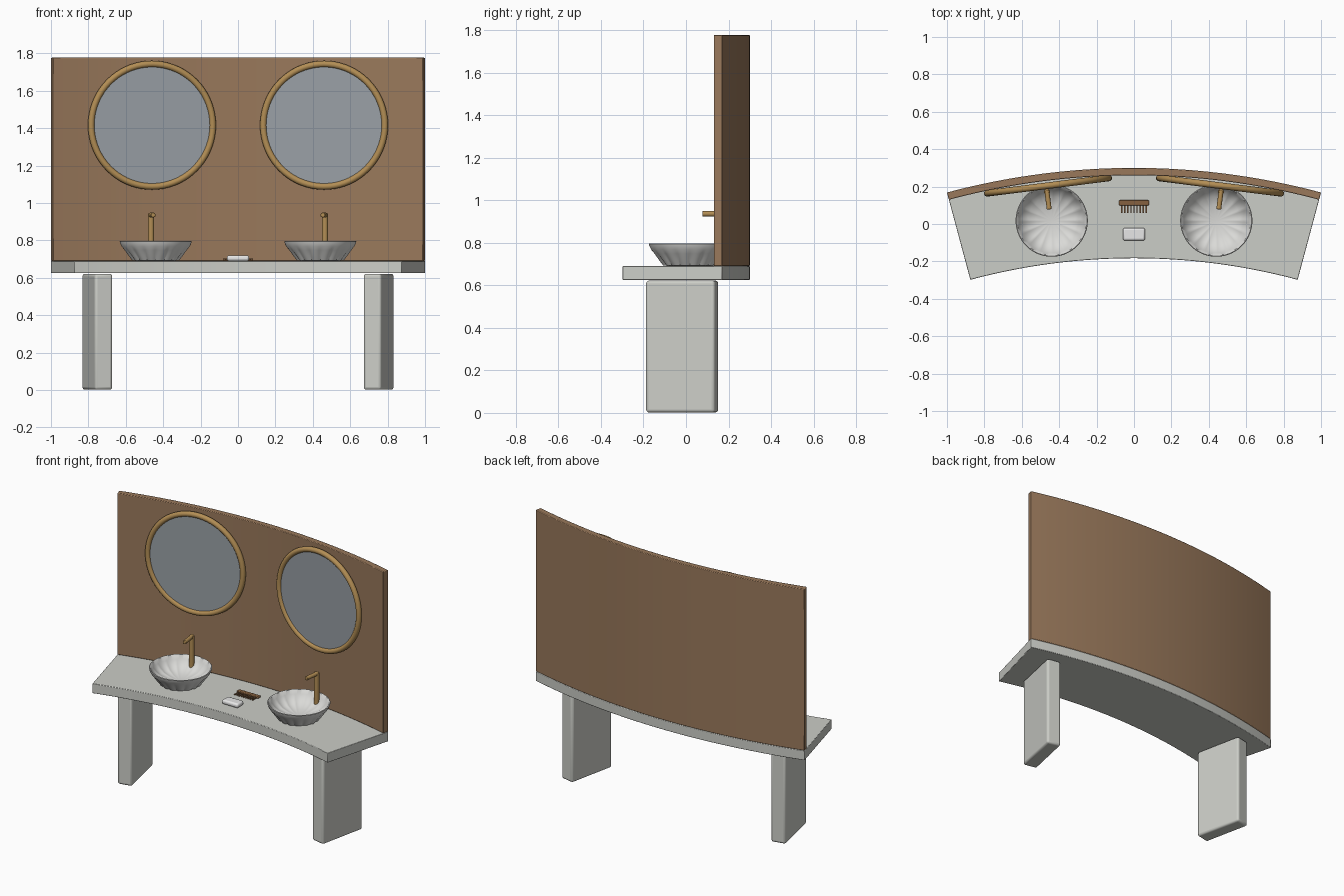
import bpy, bmesh, math
from mathutils import Matrix, Vector

cube = bpy.data.objects.get("Cube")
if cube:
    bpy.data.objects.remove(cube, do_unlink=True)

BACK_R = 3.864            # radius of the curved back
CENTRE_Y = 0.30 - BACK_R  # centre of the curve
COUNTER_Z = 0.69


def material(name, rgb):
    m = bpy.data.materials.new(name)
    m.use_nodes = True
    m.diffuse_color = (*rgb, 1)
    m.node_tree.nodes["Principled BSDF"].inputs["Base Color"].default_value = (*rgb, 1)
    return m


stone = material("pale stone", (0.60, 0.61, 0.57))
ceramic = material("white ceramic", (0.70, 0.70, 0.68))
soap_white = material("soap white", (0.82, 0.82, 0.82))
wood = material("brown wood", (0.32, 0.19, 0.105))
comb_wood = material("comb wood", (0.24, 0.12, 0.05))
brass = material("brass", (0.45, 0.27, 0.09))
glass = material("mirror glass", (0.32, 0.35, 0.38))


def finish(bm, name, mat, matrix=Matrix(), bevel=0, segments=2):
    """Turn a bmesh into a placed, smooth-shaded object."""
    bmesh.ops.recalc_face_normals(bm, faces=bm.faces)
    mesh = bpy.data.meshes.new(name)
    bm.to_mesh(mesh)
    bm.free()
    mesh.materials.append(mat)
    ob = bpy.data.objects.new(name, mesh)
    ob.matrix_world = matrix
    bpy.context.collection.objects.link(ob)
    if bevel:
        mod = ob.modifiers.new("rounded edges", "BEVEL")
        mod.width, mod.segments = bevel, segments
        mod.limit_method = "ANGLE"
    bpy.ops.object.select_all(action="DESELECT")
    ob.select_set(True)
    bpy.context.view_layer.objects.active = ob
    bpy.ops.object.shade_smooth_by_angle(angle=math.radians(35))
    return ob


def arc_slab(name, mat, r_in, r_out, z0, z1, bevel, half=math.radians(15), steps=40):
    bm = bmesh.new()
    section = [(r_in, z0), (r_out, z0), (r_out, z1), (r_in, z1)]
    rings = []
    for i in range(steps + 1):
        a = half * (2 * i / steps - 1)
        rings.append([bm.verts.new((r * math.sin(a), CENTRE_Y + r * math.cos(a), z))
                      for r, z in section])
    for p, q in zip(rings, rings[1:]):
        for k in range(4):
            n = (k + 1) % 4
            bm.faces.new((p[k], p[n], q[n], q[k]))
    bm.faces.new(rings[0])
    bm.faces.new(rings[-1])
    return finish(bm, name, mat, bevel=bevel)


def box(name, mat, size, matrix, bevel=0, segments=2):
    bm = bmesh.new()
    bmesh.ops.create_cube(bm, size=1, matrix=Matrix.Diagonal((*size, 1)))
    return finish(bm, name, mat, matrix, bevel, segments)


def revolve(name, mat, profile, matrix, segs, closed=False, flutes=0):
    """Revolve (radius, height, flute depth) points around local z."""
    bm = bmesh.new()
    rings = []
    for r, z, depth in profile:
        if r == 0:
            rings.append([bm.verts.new((0, 0, z))] * segs)
            continue
        ring = []
        for i in range(segs):
            a = math.tau * i / segs
            rr = r * (1 - depth * (1 - abs(math.sin(flutes * a / 2))))
            ring.append(bm.verts.new((rr * math.cos(a), rr * math.sin(a), z)))
        rings.append(ring)
    pairs = list(zip(rings, rings[1:]))
    if closed:
        pairs.append((rings[-1], rings[0]))
    for p, q in pairs:
        for i in range(segs):
            j = (i + 1) % segs
            corners = dict.fromkeys((p[i], p[j], q[j], q[i]))
            bm.faces.new(list(corners))
    return finish(bm, name, mat, matrix)


def rod(name, mat, start, end, radius):
    start, end = Vector(start), Vector(end)
    axis = end - start
    bm = bmesh.new()
    bmesh.ops.create_cone(bm, cap_ends=True, segments=24, radius1=radius,
                          radius2=radius, depth=axis.length)
    place = Matrix.Translation((start + end) / 2) @ axis.to_track_quat("Z", "Y").to_matrix().to_4x4()
    return finish(bm, name, mat, place, bevel=0.003)


def placed(x, y, z, turn=0):
    return Matrix.Translation((x, y, z)) @ Matrix.Rotation(turn, 4, "Z")


# Curved counter and back panel
arc_slab("counter", stone, 3.381, BACK_R, 0.625, COUNTER_Z, 0.003)
arc_slab("back_panel", wood, BACK_R - 0.04, BACK_R, COUNTER_Z, 1.777, 0.004)

# Basin cross-section, outside then inside
basin = [(0, 0, 0), (0.10, 0, 0.06), (0.128, 0.004, 0.07), (0.148, 0.03, 0.06),
         (0.168, 0.058, 0.03), (0.182, 0.078, 0), (0.190, 0.095, 0), (0.193, 0.104, 0),
         (0.189, 0.107, 0), (0.184, 0.104, 0), (0.174, 0.080, 0.01), (0.156, 0.056, 0.04),
         (0.130, 0.034, 0.07), (0.085, 0.020, 0.09), (0.04, 0.014, 0.06), (0, 0.012, 0)]
# Round section of the mirror frame
frame = [(0.3275 + 0.0175 * math.cos(math.tau * k / 12),
          0.0175 * math.sin(math.tau * k / 12), 0) for k in range(12)]
glass_disc = [(0, -0.004, 0), (0.314, -0.004, 0), (0.314, 0.004, 0), (0, 0.004, 0)]

# Mirrored fittings on each side
for side, s in (("left", 1), ("right", -1)):
    box(f"{side}_leg", stone, (0.097, 0.332, 0.62),
        placed(s * 0.752, -0.018, 0.312, -s * math.radians(12)), 0.014, 3)
    revolve(f"{side}_basin", ceramic, basin, placed(s * 0.44, 0.018, COUNTER_Z),
            128, flutes=16)
    rod(f"{side}_tap_riser", brass, (s * 0.465, 0.172, COUNTER_Z),
        (s * 0.465, 0.172, 0.945), 0.016)
    rod(f"{side}_tap_spout", brass, (s * 0.467, 0.184, 0.936),
        (s * 0.453, 0.078, 0.936), 0.013)
    facing = placed(s * 0.46, 0.205, 1.416, -s * math.radians(7.2)) \
        @ Matrix.Rotation(math.pi / 2, 4, "X")
    revolve(f"{side}_mirror_frame", brass, frame, facing, 72, closed=True)
    revolve(f"{side}_mirror_glass", glass, glass_disc, facing, 72)

# Soap bar
box("soap", soap_white, (0.12, 0.068, 0.03), placed(0, -0.055, COUNTER_Z + 0.015), 0.012, 3)

# Comb: spine and teeth
box("comb_spine", comb_wood, (0.16, 0.028, 0.014), placed(0, 0.113, COUNTER_Z + 0.007), 0.004)
for k in range(9):
    box(f"comb_tooth_{k + 1}", comb_wood, (0.007, 0.042, 0.007),
        placed((k - 4) * 0.0165, 0.080, COUNTER_Z + 0.006))
